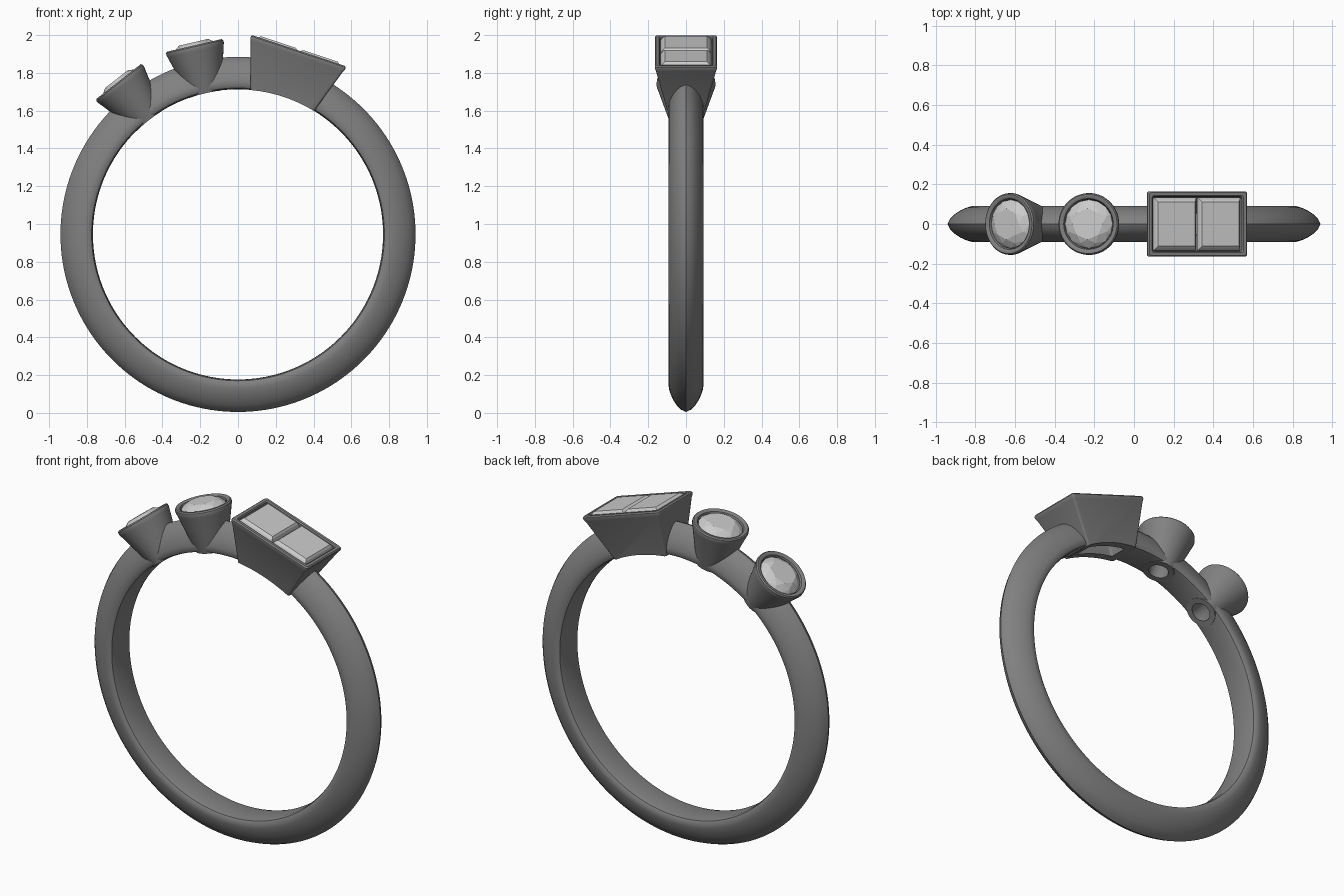
import bpy, bmesh
from math import sin, cos, pi, radians
from mathutils import Matrix, Vector

if "Cube" in bpy.data.objects:
    bpy.data.objects.remove(bpy.data.objects["Cube"])

CZ = 0.945          # height of the ring centre
INNER = 0.767       # finger-hole radius


def place(angle):
    """Local (tangent, y, radius) space turned around the ring centre."""
    return Matrix.Translation((0, 0, CZ)) @ Matrix.Rotation(radians(angle), 4, 'Y')


def material(name, v):
    m = bpy.data.materials.new(name)
    m.diffuse_color = (v, v, v, 1)
    m.use_nodes = True
    m.node_tree.nodes["Principled BSDF"].inputs["Base Color"].default_value = m.diffuse_color
    return m


METAL = material("metal", 0.22)
STONE = material("stone", 0.65)


def finish(name, bm, matrix, mat):
    bmesh.ops.recalc_face_normals(bm, faces=bm.faces)
    bm.transform(matrix)
    me = bpy.data.meshes.new(name)
    bm.to_mesh(me)
    bm.free()
    me.materials.append(mat)
    ob = bpy.data.objects.new(name, me)
    bpy.context.collection.objects.link(ob)
    return ob


def loft(name, loops, matrix=Matrix()):
    """Closed tube surface through a cyclic list of closed loops."""
    bm = bmesh.new()
    vs = [[bm.verts.new(p) for p in lp] for lp in loops]
    n, k = len(vs), len(vs[0])
    for i in range(n):
        a, b = vs[i], vs[(i + 1) % n]
        for j in range(k):
            bm.faces.new((a[j], a[(j + 1) % k], b[(j + 1) % k], b[j]))
    return finish(name, bm, matrix, METAL)


def hull(name, points, matrix, mat=STONE):
    bm = bmesh.new()
    for p in points:
        bm.verts.new(p)
    res = bmesh.ops.convex_hull(bm, input=bm.verts)
    junk = set(res["geom_interior"]) | set(res["geom_unused"])
    bmesh.ops.delete(bm, geom=[g for g in junk if isinstance(g, bmesh.types.BMVert)], context='VERTS')
    bmesh.ops.dissolve_limit(bm, angle_limit=0.01, verts=bm.verts, edges=bm.edges)
    return finish(name, bm, matrix, mat)


def circle(r, s, n=64, off=0.0):
    return [(r * cos(2 * pi * (i + off) / n), r * sin(2 * pi * (i + off) / n), s) for i in range(n)]


def rect(hu, hy, s, u0=0.0, c=0.0):
    """Rectangle loop, with rounded corners when c > 0."""
    pts = []
    for q, (sx, sy) in enumerate(((1, 1), (-1, 1), (-1, -1), (1, -1))):
        for t in (range(5) if c else (0,)):
            a = (q + t / 4) * pi / 2
            dx, dy = (c * cos(a), c * sin(a)) if c else (0, 0)
            pts.append((u0 + sx * (hu - c) + dx, sy * (hy - c) + dy, s))
    return pts


def cut(ob, cutter):
    m = ob.modifiers.new("cut", 'BOOLEAN')
    m.operation, m.solver, m.object = 'DIFFERENCE', 'EXACT', cutter
    bpy.context.view_layer.objects.active = ob
    bpy.ops.object.modifier_apply(modifier=m.name)


def smooth(ob):
    bpy.ops.object.select_all(action='DESELECT')
    ob.select_set(True)
    bpy.context.view_layer.objects.active = ob
    bpy.ops.object.shade_smooth_by_angle(angle=radians(35))


# band: D-shaped section swept around the finger
half = [(0.769, 0.06), (0.775, 0.083), (0.79, 0.092), (0.815, 0.091), (0.845, 0.082),
        (0.875, 0.069), (0.905, 0.049), (0.928, 0.026)]
section = [(0.768, 0)] + half + [(0.94, 0)] + [(r, -y) for r, y in reversed(half)]
N = 160
band = loft("band", [[(r * sin(2 * pi * i / N), y, CZ + r * cos(2 * pi * i / N))
                      for r, y in section] for i in range(N)])

# finger-hole cutter trims the undersides of the settings
finger = hull("finger_cutter", circle(INNER, -0.5, 160) + circle(INNER, 0.5, 160),
              Matrix.Translation((0, 0, CZ)) @ Matrix.Rotation(pi / 2, 4, 'X'))
cutters = [finger]
settings = []

# two round cups with brilliant-cut stones
cup = [(0.08, 0.74), (0.152, 0.995), (0.156, 1.008), (0.155, 1.02), (0.149, 1.027),
       (0.137, 1.027), (0.128, 1.021), (0.124, 1.01), (0.122, 0.985), (0.054, 0.86), (0.054, 0.74)]
for label, ang in (("inner", -13), ("outer", -38)):
    M = place(ang)
    settings.append(loft(label + "_round_setting", [circle(r, s) for r, s in cup], M))
    cutters.append(hull(label + "_round_cutter", circle(0.062, 0.7) + circle(0.062, 0.86)
                        + circle(0.11, 0.97), M))
    hull(label + "_round_stone",
         circle(0.123, 1.005, 16) + circle(0.123, 1.012, 16)
         + circle(0.104, 1.030, 8, 0.5) + circle(0.078, 1.044, 8)
         + circle(0.062, 0.93, 8, 0.5) + [(0, 0, 0.875)], M)

# rectangular box setting
M = place(18.3)
box = [(0.163, 0.088, 0.70), (0.258, 0.160, 0.995), (0.264, 0.165, 1.006), (0.264, 0.165, 1.018),
       (0.258, 0.159, 1.025), (0.243, 0.144, 1.025), (0.237, 0.138, 1.019), (0.236, 0.137, 0.985),
       (0.14, 0.056, 0.86), (0.13, 0.052, 0.70)]
settings.append(loft("box_setting", [rect(hu, hy, s, c=0.012) for hu, hy, s in box], M))
cutters.append(hull("box_cutter", rect(0.143, 0.064, 0.68) + rect(0.148, 0.066, 0.86)
                    + rect(0.2, 0.11, 0.97), M))

# pair of step-cut stones in the box
for label, u in (("left", -0.117), ("right", 0.117)):
    hull(label + "_square_stone",
         rect(0.114, 0.134, 1.0, u) + rect(0.114, 0.134, 1.007, u)
         + rect(0.107, 0.124, 1.024, u) + rect(0.098, 0.112, 1.034, u)
         + rect(0.075, 0.08, 0.93, u) + [(u, -0.03, 0.87), (u, 0.03, 0.87)], M)

# trim, open the band under each stone, shade
for s in settings:
    cut(s, finger)
for c in cutters[1:]:
    cut(band, c)
for ob in [band] + settings:
    smooth(ob)
for c in cutters:
    bpy.data.objects.remove(c)
